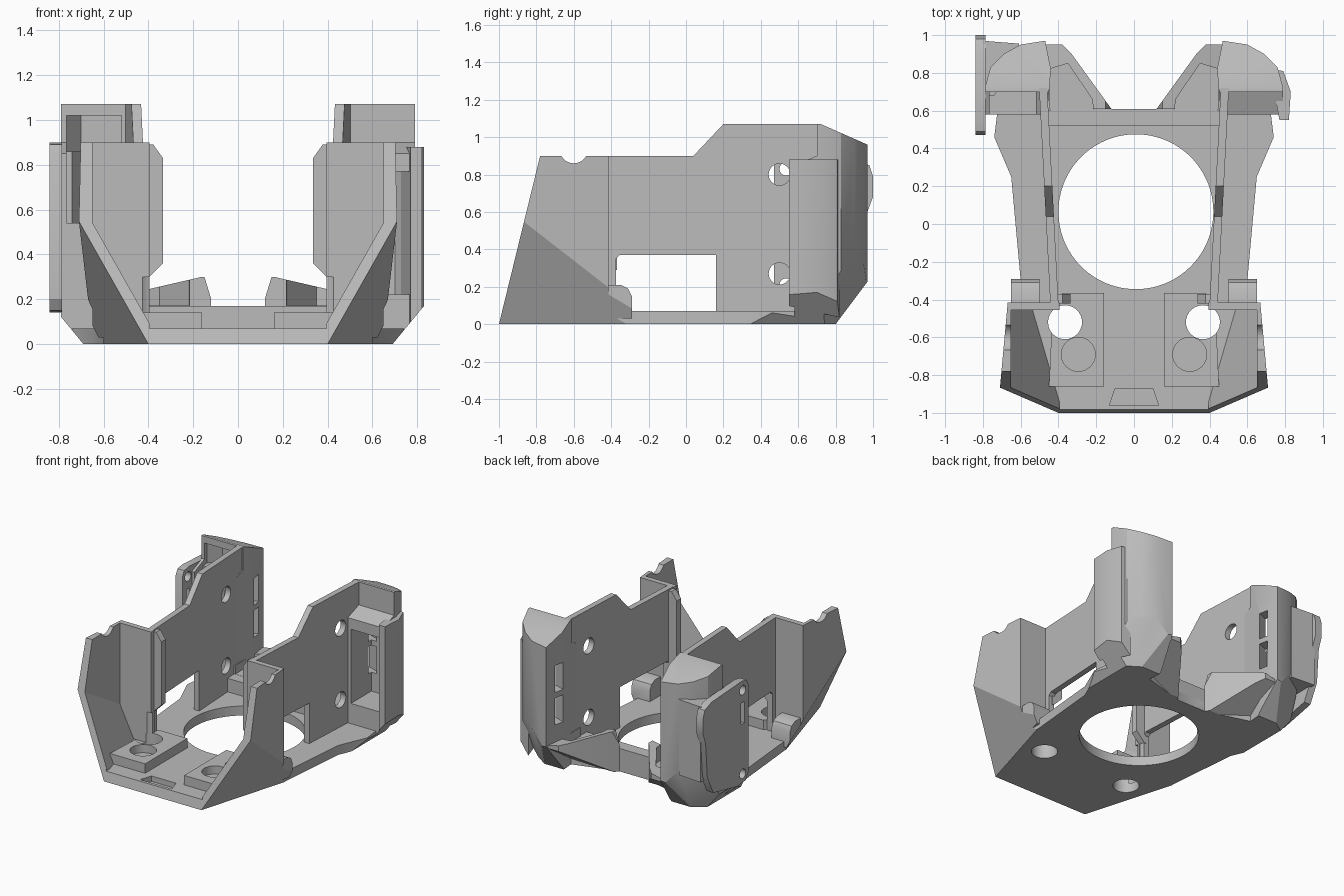
import bpy, bmesh, math
from mathutils import Vector, Matrix

if "Cube" in bpy.data.objects:
    bpy.data.objects.remove(bpy.data.objects["Cube"])

grey = bpy.data.materials.new("plain_grey")
grey.use_nodes = True
grey.diffuse_color = (0.5, 0.5, 0.5, 1)
grey.node_tree.nodes["Principled BSDF"].inputs["Base Color"].default_value = grey.diffuse_color
parts = []


def add_object(name, me):
    ob = bpy.data.objects.new(name, me)
    bpy.context.collection.objects.link(ob)
    parts.append(ob)
    return ob


def prism(name, pts, lo, hi, axis="z", clips=(), shear=0.0):
    """Extrude an outline along z (x,y points) or x (y,z points), then trim by planes."""
    bm = bmesh.new()
    def place(p, h):
        if axis == "z":
            return Vector((p[0], p[1], h))
        return Vector((h + shear * p[0], p[0], p[1]))
    low = [bm.verts.new(place(p, lo)) for p in pts]
    high = [bm.verts.new(place(p, hi)) for p in pts]
    n = len(pts)
    bm.faces.new(low)
    bm.faces.new(high)
    for i in range(n):
        j = (i + 1) % n
        bm.faces.new((low[i], low[j], high[j], high[i]))
    for co, no in clips:
        bmesh.ops.bisect_plane(bm, geom=bm.verts[:] + bm.edges[:] + bm.faces[:],
                               plane_co=co, plane_no=no, clear_outer=True)
        bmesh.ops.remove_doubles(bm, verts=bm.verts[:], dist=0.0001)
        bmesh.ops.holes_fill(bm, edges=bm.edges[:], sides=0)
    bmesh.ops.recalc_face_normals(bm, faces=bm.faces[:])
    me = bpy.data.meshes.new(name)
    bm.to_mesh(me)
    bm.free()
    me.materials.append(grey)
    return add_object(name, me)


def cut(target, cutter):
    """Subtract the cutter and discard it."""
    mod = target.modifiers.new("cut", "BOOLEAN")
    mod.operation = "DIFFERENCE"
    mod.solver = "EXACT"
    mod.object = cutter
    bpy.context.view_layer.objects.active = target
    bpy.ops.object.modifier_apply(modifier=mod.name)
    parts.remove(cutter)
    bpy.data.objects.remove(cutter)


def reflect(ob):
    """Flip a finished part over to the other side."""
    ob.data.transform(Matrix.Scale(-1, 4, (1, 0, 0)))
    ob.data.flip_normals()


def pair(ob):
    """Keep the left part and add its mirrored right twin."""
    name = ob.name
    ob.name = "left_" + name
    reflect(add_object("right_" + name, ob.data.copy()))


def circle(cx, cy, r, n=32):
    return [(cx + r * math.cos(math.tau * i / n), cy + r * math.sin(math.tau * i / n))
            for i in range(n)]


def rect(a, b, c, d):
    return [(a, b), (c, b), (c, d), (a, d)]


# Shared trimming planes
lean = ((0, -1, 0), (0, -0.9, 0.22))
flare = ((0.4, -1, 0), (0.866, -0.254, -0.428))
flare_mirror = ((-0.4, -1, 0), (-0.866, -0.254, -0.428))
flare_inner = ((0.357, -0.987, 0.021), flare[1])
wing_side = ((0.71, -0.87, 0), (0.44, 0.04, 0))
under_side = ((0.69, 0, 0), (0.17, 0, -0.14))
under_side_mirror = ((-0.69, 0, 0), (-0.17, 0, -0.14))
under_back = ((0, 0.8, 0), (0, 0.2, -0.15))
under_corner = ((0.6, 0.8, 0), (0.079, 0.12, -0.056))

# Floor plate with large round opening and front notch
half = [(0.6, -1.1), (0.6, -0.3), (0.65, 0.25), (0.74, 0.46), (0.72, 0.62), (0.5, 0.72), (0.12, 0.61)]
outline = half + [(-x, y) for x, y in reversed(half)]
floor = prism("floor", outline, 0, 0.07,
              clips=[lean, flare, flare_mirror, under_side, under_side_mirror])
cut(floor, prism("opening", circle(0.01, 0.065, 0.41, 96), -1, 1))
cut(floor, prism("notch", [(-0.13, -0.96), (0.13, -0.96), (0.1, -0.87), (-0.1, -0.87)], 0.03, 1))

# Rear cross bar
prism("rear_bar", rect(-0.46, 0.52, 0.46, 0.61), 0, 0.17)

# Front wings: leaning, flared shells with a rear return panel
wing = prism("front_wing", rect(0.395, -1.1, 0.75, -0.415), 0, 0.9, clips=[lean, flare, wing_side])
cut(wing, prism("wing_hollow", rect(0.2, -1.3, 0.65, -0.455), 0.07, 1.2, clips=[flare_inner]))
cut(wing, prism("wing_notch", circle(-0.6, 0.935, 0.075), 0.5, 0.9, "x"))

# Raised lamp blocks, each with one through hole and one blind hole
block = prism("lamp_block", [(0.16, -0.86), (0.45, -0.86), (0.43, -0.42),
                             (0.38, -0.365), (0.16, -0.365)], 0.03, 0.14)
cut(block, prism("blind_hole", circle(0.295, -0.69, 0.09), 0.08, 1))
for body in (block, wing):
    cut(body, prism("lamp_hole", circle(0.365, -0.52, 0.09), -0.5, 0.3))
for x in (-0.365, 0.365):
    cut(floor, prism("lamp_hole", circle(x, -0.52, 0.09), -0.5, 0.3))
pair(wing)
pair(block)

# Bevelled lips along the inner edges of the return panels
pair(prism("panel_lip", rect(0.335, -0.42, 0.42, -0.37), 0.29, 0.89,
           clips=[((0.335, 0, 0.83), (-0.07, 0, 0.05)), ((0.335, 0, 0.36), (-0.07, 0, -0.07))]))

# Small rounded feet beside the floor
pair(prism("foot", [(-0.43, 0.03), (-0.29, 0.03), (-0.29, 0.15), (-0.31, 0.19),
                    (-0.35, 0.21), (-0.43, 0.21)], 0.5, 0.65, "x", clips=[flare]))

# Side walls with a stepped top, lower window and two screw holes
wall = prism("side_wall", [(-0.43, 0.02), (-0.375, 0.02), (-0.375, 0.35), (-0.355, 0.37),
                           (0.16, 0.37), (0.16, 0.02), (0.72, 0.02), (0.72, 1.07),
                           (0.2, 1.07), (0.04, 0.9), (-0.43, 0.9)],
             0.422, 0.465, "x", shear=0.052)
for z in (0.27, 0.8):
    cut(wall, prism("screw_hole", circle(0.5, z, 0.058), 0.2, 0.6, "x"))
pair(wall)

# Rear duct columns, hollow towards the front, with a set-back upper part
for word, low, top in (("left_", 0.22, 0.77), ("right_", 0.54, 1.02)):
    column = prism(word + "duct_column",
                   [(0.46, 0.58), (0.79, 0.58), (0.79, 0.72), (0.76, 0.83),
                    (0.69, 0.9), (0.6, 0.95), (0.47, 0.97), (0.44, 0.82)], 0, 1.07,
                   clips=[under_back, under_side, under_corner, ((0, 0.72, 1.07), (0, 0.11, 0.25))])
    cut(column, prism("step", [(0.4, 0.8), (0.58, 0.85), (0.7, 0.9), (0.7, 1.2), (0.4, 1.2)],
                      0.3, 0.9, "x"))
    cut(column, prism("column_hollow", [(0.52, 0.4), (0.765, 0.4), (0.765, 0.73),
                                        (0.7, 0.82), (0.52, 0.82)], low, top))
    for z in (0.36, 0.6):
        cut(column, prism("vent_window", [(0.3, 0.87), (0.53, 0.78), (0.58, 0.84), (0.3, 0.94)],
                          z, z + 0.2))
    if word == "right_":
        reflect(column)

# Angled air nozzles with an open channel
nozzle = prism("air_nozzle", [(0.12, 0.61), (0.33, 0.9), (0.38, 0.95), (0.48, 0.95), (0.5, 0.6)],
               0, 0.3,
               clips=[((0, 0.64, 0), (0, 0.2, -0.3)), ((0.16, 0, 0.3), (0.06, 0, 0.26)),
                      ((0.11, 0, 0.17), (-0.13, 0, 0.04))])
cut(nozzle, prism("nozzle_channel", [(0.21, 0.5), (0.22, 0.66), (0.35, 0.85),
                                     (0.45, 0.82), (0.44, 0.5)], 0.171, 1))
pair(nozzle)

# Outer cheek on the left column
prism("left_cheek", [(0.77, 0.55), (0.82, 0.55), (0.83, 0.7), (0.79, 0.81), (0.72, 0.82)],
      0, 0.88, clips=[under_side])

# Mounting plate on the right column, with screw holes and a slot
plate = prism("mounting_plate", [(0.47, 0.85), (0.49, 0.89), (0.55, 0.9), (0.9, 0.88), (0.98, 0.85),
                                 (1.0, 0.79), (1.0, 0.68), (0.97, 0.6), (0.95, 0.34), (0.88, 0.2),
                                 (0.6, 0.14), (0.5, 0.15), (0.47, 0.2)], 0.785, 0.84, "x")
for z in (0.21, 0.83):
    cut(plate, prism("plate_hole", circle(0.535, z, 0.035), 0.7, 0.9, "x"))
cut(plate, prism("plate_slot", rect(0.515, 0.58, 0.555, 0.74), 0.7, 0.9, "x"))
reflect(plate)
reflect(prism("plate_bracket", [(0.6, 0.9), (0.61, 0.955), (0.8, 0.97), (0.8, 0.68), (0.74, 0.68)],
              0.3, 0.86))

# Smooth round surfaces while keeping hard edges
bpy.ops.object.select_all(action="DESELECT")
for ob in parts:
    ob.select_set(True)
bpy.context.view_layer.objects.active = parts[0]
bpy.ops.object.shade_smooth_by_angle(angle=math.radians(28))
